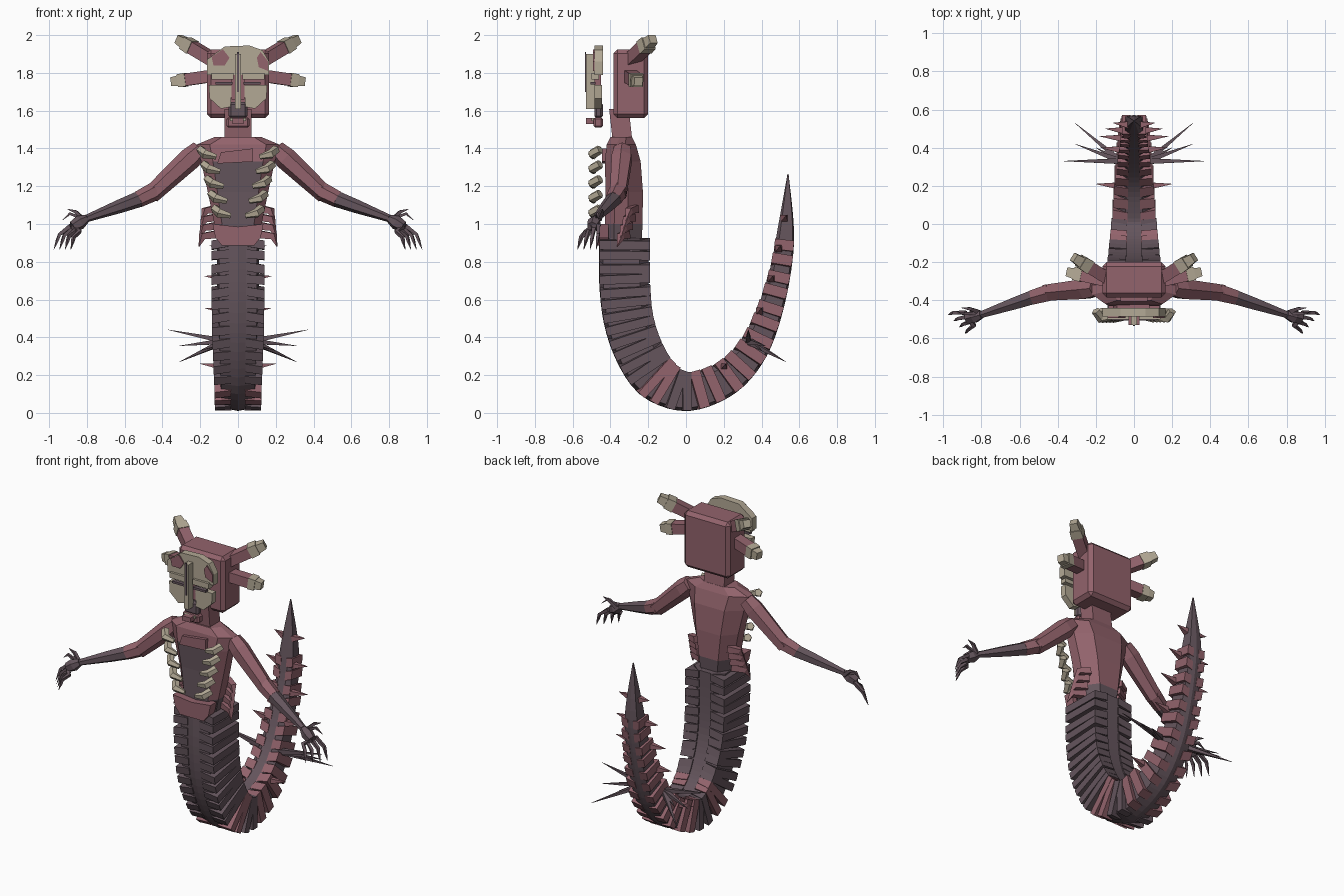
import bpy, bmesh
from math import cos, sin, pi
from mathutils import Vector, Matrix

cube = bpy.data.objects.get("Cube")
if cube:
    bpy.data.objects.remove(cube, do_unlink=True)


def material(name, rgb):
    m = bpy.data.materials.new(name)
    m.use_nodes = True
    m.diffuse_color = (*rgb, 1)
    m.node_tree.nodes["Principled BSDF"].inputs["Base Color"].default_value = (*rgb, 1)
    return m


flesh = material("dusky rose flesh", (0.29, 0.125, 0.15))
dark = material("dark mauve hide", (0.128, 0.09, 0.108))
bone = material("pale bone", (0.45, 0.395, 0.30))


def finish(name, bm, *mats):
    bmesh.ops.recalc_face_normals(bm, faces=bm.faces)
    me = bpy.data.meshes.new(name)
    bm.to_mesh(me)
    bm.free()
    for m in mats:
        me.materials.append(m)
    ob = bpy.data.objects.new(name, me)
    bpy.context.collection.objects.link(ob)
    return ob


def skin(bm, rings, mat=0):
    """Join rings of points into a capped skin."""
    rows = [[bm.verts.new(p) for p in r] for r in rings]
    n = len(rows[0])
    faces = [bm.faces.new((a[i], a[(i + 1) % n], b[(i + 1) % n], b[i]))
             for a, b in zip(rows, rows[1:]) for i in range(n)]
    faces += [bm.faces.new(rows[0]), bm.faces.new(rows[-1])]
    for f in faces:
        f.material_index = mat


def tube(bm, pts, radii, n=6, mat=0):
    """Tapered limb through points."""
    pts = [Vector(p) for p in pts]
    rings = []
    for i, p in enumerate(pts):
        d = pts[min(i + 1, len(pts) - 1)] - pts[max(i - 1, 0)]
        q = d.to_track_quat('Z', 'Y')
        rings.append([p + q @ Vector((cos(a), sin(a), 0)) * radii[i]
                      for a in [2 * pi * (k + 0.5) / n for k in range(n)]])
    skin(bm, rings, mat)


def prism(name, outline, y0, y1, mat):
    """Plate from an outline in x and z."""
    bm = bmesh.new()
    skin(bm, [[(x, y, z) for x, z in outline] for y in (y0, y1)])
    return finish(name, bm, mat)


def block(name, x0, x1, y0, y1, z0, z1, mat, bevel=0):
    ob = prism(name, [(x0, z0), (x1, z0), (x1, z1), (x0, z1)], y0, y1, mat)
    if bevel:
        mod = ob.modifiers.new("bevel", 'BEVEL')
        mod.width, mod.segments = bevel, 1
    return ob


# Tail path: y, z, half width, depth
keys = [Vector(k) for k in (
    (-.325, .925, .14, .27), (-.325, .7, .14, .27), (-.305, .5, .138, .265),
    (-.25, .33, .132, .26), (-.16, .19, .125, .25), (-.02, .115, .12, .21),
    (.12, .14, .11, .20), (.25, .215, .10, .185), (.36, .35, .09, .165),
    (.44, .535, .08, .14), (.50, .76, .068, .115), (.527, .97, .055, .09),
    (.54, 1.265, .004, .006))]


def spline(u):
    i = min(int(u), len(keys) - 2)
    t = u - i
    a, b, c, d = (keys[max(0, min(len(keys) - 1, i + k))] for k in (-1, 0, 1, 2))
    return (b * 2 + (c - a) * t + (a * 2 - b * 5 + c * 4 - d) * t * t
            + (b * 3 - a - c * 3 + d) * t ** 3) / 2


path = [spline(i / 40) for i in range(40 * (len(keys) - 1) + 1)]


def frame(i):
    """Centre, tangent, inward normal, half width and depth on the tail."""
    d = path[min(i + 1, len(path) - 1)] - path[max(i - 1, 0)]
    t = Vector((0, d[0], d[1])).normalized()
    y, z, w, h = path[i]
    return Vector((0, y, z)), t, Vector((0, -t.z, t.y)), w, h


bm = bmesh.new()
section = [(0, -.5), (.72, -.42), (.8, .3), (.4, .47), (-.4, .47), (-.8, .3), (-.72, -.42)]
rings = []
for i in range(0, len(path), 10):
    c, t, nrm, w, h = frame(i)
    rings.append([c + Vector((a * w, 0, 0)) + nrm * b * h for a, b in section])
skin(bm, rings)
finish("tail_core", bm, dark)

# Overlapping plates down both sides of the tail
bm = bmesh.new()
travelled, due, count = 0, 0.03, 0
for i in range(1, len(path)):
    travelled += (path[i].xy - path[i - 1].xy).length
    if travelled < due or path[i].y > .95 and path[i].x > 0:
        continue
    c, t, nrm, w, h = frame(i)
    late = c.y > .06
    pitch = .086 if late else .062
    due += pitch
    count += 1
    mat = 1 if late or -.17 < c.y < -.06 else 0
    for s in (-1, 1):
        half = pitch * (.34 if late else .40)
        skin(bm, [[c + Vector((s * w * x, 0, 0)) + nrm * b * h + t * (e * half + lift)
                   for b, e in ((-.49, -1), (.5, -1), (.5, .9), (-.49, .9))]
                  for x, lift in ((.3, -.008), (1, .008 if count % 2 else 0))], mat)
finish("tail_plates", bm, dark, flesh)

# Spikes along the tail sides
bm = bmesh.new()
for s in (-1, 1):
    for y, z, x0, x1 in ((.2, .245, .08, .2), (.39, .54, .07, .175), (.45, .71, .06, .18),
                         (.49, .87, .05, .15), (.52, 1.03, .03, .11)):
        tube(bm, [(s * x0, y, z), (s * x1, y + .01, z + .015)], [.026, .001], 4, 1)
    for tip in ((.37, .33, .44), (.31, .42, .355), (.31, .53, .27), (.2, .40, .33)):
        tube(bm, [(s * .07, .33, .38), (s * tip[0], tip[1], tip[2])], [.022, .001], 4)
finish("tail_spikes", bm, dark, flesh)

# Torso: height, half width, front, back
bm = bmesh.new()
rings = []
for z, w, f, b in ((.90, .105, -.43, -.235), (1.0, .125, -.43, -.23), (1.17, .16, -.425, -.228),
                   (1.33, .195, -.43, -.24), (1.42, .22, -.42, -.265), (1.46, .125, -.40, -.285)):
    m = b + (f - b) * .55
    rings.append([(x * w, y, z) for x, y in (
        (-.68, f), (.68, f), (1, f + .05), (1, m + .03), (.55, b), (-.55, b), (-1, m + .03), (-1, f + .05))])
skin(bm, rings)
for f in bm.faces:
    c = f.calc_center_median()
    if c.z < 1 or (c.y < -.41 and abs(c.x) < .03 and c.z < 1.34):
        f.material_index = 1
finish("torso", bm, flesh, dark)
prism("collar_plate", [(-.11, 1.32), (.08, 1.33), (.08, 1.40), (-.09, 1.38)], -.445, -.42, flesh)
prism("belly_plate", [(-.135, 1.0), (0, .985), (.135, 1.0), (.12, .93), (.085, .885),
                      (-.085, .885), (-.12, .93)], -.475, -.41, flesh)

# Bone ribs on the chest and flesh claws at the hips
bm = bmesh.new()
hips = bmesh.new()
for s in (-1, 1):
    for k in range(5):
        x, z = .195 - .019 * k, 1.38 - .078 * k
        tube(bm, [(s * (x + .005), -.455, z + .015), (s * (x - .02), -.495, z - .01),
                  (s * (x - .08), -.49, z - .025)], [.024, .026, .014], 5)
    for k in range(4):
        z, y = 1.09 - .045 * k, -.29 - .015 * k
        tube(hips, [(s * .11, y + .02, z - .01), (s * (.175 + .005 * k), y - .01, z - .02),
                    (s * (.195 + .004 * k), y - .03, z - .075)], [.03, .024, .002], 4)
finish("chest_ribs", bm, bone)
finish("hip_claws", hips, flesh)

# Neck and head
bm = bmesh.new()
skin(bm, [[(x * .072, c + y * .052, z) for x, y in ((-1, -1), (1, -1), (1, 1), (-1, 1))]
          for z, c in ((1.43, -.335), (1.61, -.355))])
finish("neck", bm, flesh)
block("head", -.165, .165, -.385, -.2, 1.56, 1.925, flesh, .022)

# Horns: rose shafts with knobbed bone tips
bm = bmesh.new()
for s in (-1, 1):
    for root, tip, r in (((.10, -.31, 1.85), (.30, -.185, 1.97), .046),
                         ((.13, -.30, 1.785), (.335, -.255, 1.755), .046)):
        a, b = (Vector((s * p[0], p[1], p[2])) for p in (root, tip))
        tube(bm, [a, a.lerp(b, .72)], [r, r], 4)
        tube(bm, [a.lerp(b, .70), a.lerp(b, .9)], [r * 1.12, r * 1.05], 4, 1)
        tube(bm, [a.lerp(b, .88), a.lerp(b, 1.08)], [r * .9, r * .7], 4, 1)
finish("horns", bm, flesh, bone)

# Mask floating before the face
prism("mask_dome", [(-.165, 1.79), (.165, 1.79), (.165, 1.86), (.13, 1.92), (.06, 1.945),
                    (-.07, 1.94), (-.165, 1.87)], -.485, -.44, bone)
prism("mask_patch_right", [(-.13, 1.84), (-.07, 1.84), (-.045, 1.88), (-.08, 1.925), (-.14, 1.885)],
      -.492, -.484, flesh)
prism("mask_patch_left", [(.11, 1.83), (.16, 1.81), (.16, 1.86), (.12, 1.91), (.10, 1.88)],
      -.492, -.484, flesh)
block("mask_nose", -.016, .016, -.53, -.48, 1.61, 1.90, bone)
block("mask_nose_line", -.006, .006, -.535, -.529, 1.70, 1.91, dark)
block("mask_bridge", -.035, .035, -.485, -.45, 1.66, 1.80, flesh)
for s, side in ((-1, "right"), (1, "left")):
    prism("mask_cheek_" + side, [(s * .03, 1.735), (s * .155, 1.735), (s * .15, 1.665),
                                 (s * .09, 1.61), (s * .04, 1.62)], -.485, -.445, bone)
    block("mask_brow_" + side, *sorted((s * .025, s * .14)), -.50, -.46, 1.765, 1.80, bone)
    block("mask_eye_" + side, *sorted((s * .03, s * .12)), -.505, -.48, 1.738, 1.752, dark)
block("mouth", -.05, .05, -.485, -.44, 1.56, 1.645, dark, .012)
block("jaw", -.06, .06, -.49, -.44, 1.51, 1.565, flesh, .01)
block("jaw_tip", -.03, .03, -.53, -.485, 1.53, 1.56, flesh)
block("teeth", -.042, .042, -.50, -.47, 1.545, 1.56, bone)

# Arms, hands and clawed fingers
for s, side in ((-1, "right"), (1, "left")):
    def at(*p):
        return Vector((s * p[0], p[1], p[2]))
    bm = bmesh.new()
    shoulder, elbow, wrist = at(.20, -.335, 1.395), at(.46, -.36, 1.155), at(.80, -.475, 1.03)
    tube(bm, [shoulder, shoulder.lerp(elbow, .2), elbow], [.05, .06, .048])
    tube(bm, [elbow.lerp(shoulder, .08), elbow.lerp(wrist, .2)], [.05, .044])
    tube(bm, [elbow.lerp(wrist, .18), elbow.lerp(wrist, .5), wrist], [.043, .036, .02], 6, 1)
    finish("arm_" + side, bm, flesh, dark)
    bm = bmesh.new()
    palm = at(.875, -.495, .985)
    tube(bm, [wrist, wrist.lerp(palm, .5), palm], [.022, .038, .03], 6)
    for k in range(4):
        base = at(.885 - .015 * k, -.465 - .022 * k, .99 - .01 * k)
        mid = at(.945 - .025 * k, -.465 - .03 * k, .945 - .005 * k)
        tip = at(.975 - .03 * k, -.475 - .033 * k, .865)
        tube(bm, [palm, base, mid, mid.lerp(tip, .4), tip], [.014, .015, .012, .009, .001], 4)
    tube(bm, [at(.82, -.46, 1.025), at(.86, -.445, 1.065), at(.905, -.44, 1.08)], [.016, .012, .001], 4)
    tube(bm, [at(.83, -.47, 1.03), at(.89, -.47, 1.055), at(.93, -.46, 1.02)], [.012, .01, .001], 4)
    finish("hand_" + side, bm, dark)
